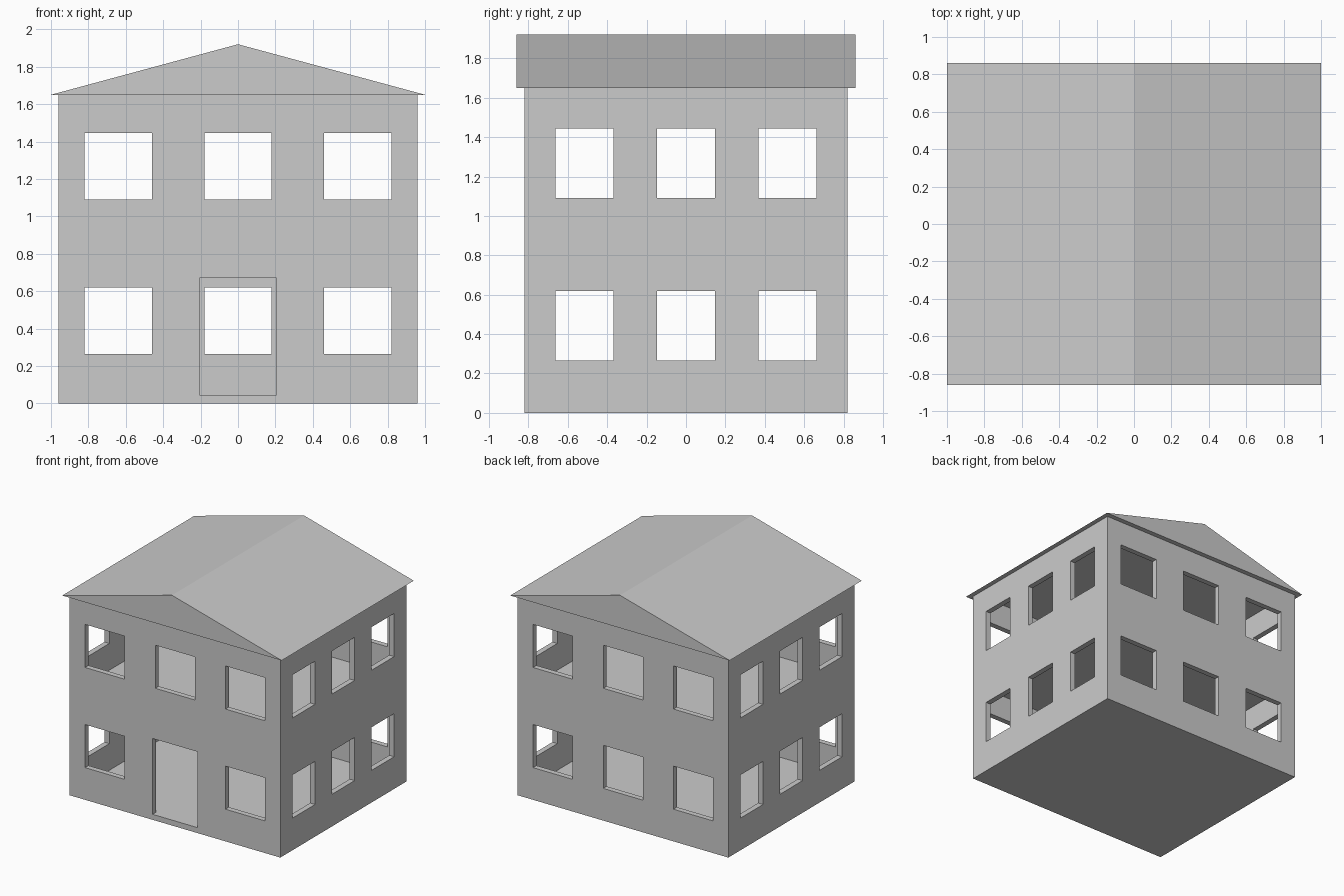
import bpy, bmesh
from mathutils import Matrix, Vector

if "Cube" in bpy.data.objects:
    bpy.data.objects.remove(bpy.data.objects["Cube"])

HX, HY = 0.96, 0.82        # half width and depth of the walls
EAVE, RIDGE = 1.65, 1.92
STOREY = EAVE / 2
T = 0.045                  # wall and floor thickness


def boxes(name, bounds):
    """One object made of boxes given as (x0, x1, y0, y1, z0, z1)."""
    bm = bmesh.new()
    for x0, x1, y0, y1, z0, z1 in bounds:
        place = Matrix.Translation(((x0 + x1) / 2, (y0 + y1) / 2, (z0 + z1) / 2))
        size = Matrix.Diagonal((x1 - x0, y1 - y0, z1 - z0, 1))
        bmesh.ops.create_cube(bm, size=1, matrix=place @ size)
    return finish(name, bm)


def finish(name, bm):
    bmesh.ops.recalc_face_normals(bm, faces=bm.faces)
    mesh = bpy.data.meshes.new(name)
    bm.to_mesh(mesh)
    bm.free()
    obj = bpy.data.objects.new(name, mesh)
    bpy.context.collection.objects.link(obj)
    return obj


def cut(obj, cutter):
    mod = obj.modifiers.new(cutter.name, 'BOOLEAN')
    mod.operation, mod.solver, mod.object = 'DIFFERENCE', 'EXACT', cutter
    bpy.context.view_layer.objects.active = obj
    bpy.ops.object.modifier_apply(modifier=mod.name)
    bpy.data.objects.remove(cutter)


# Walls with a floor slab under each storey
house = boxes("house_walls", [(-HX, HX, -HY, HY, 0, EAVE)])

# Hollow rooms, the upper one closed by the roof
ix, iy = HX - T, HY - T
cut(house, boxes("rooms", [(-ix, ix, -iy, iy, T, STOREY),
                           (-ix, ix, -iy, iy, STOREY + T, EAVE + 0.1)]))

# Window openings run straight through opposite walls
rows = [(k * STOREY + 0.265, k * STOREY + 0.62) for k in range(2)]
cut(house, boxes("front_back_windows",
                 [(x - 0.18, x + 0.18, -1, 1, *z) for x in (-0.64, 0, 0.64) for z in rows]))
cut(house, boxes("side_windows",
                 [(-1.2, 1.2, y - 0.147, y + 0.147, *z) for y in (-0.515, 0, 0.515) for z in rows]))

# Front door opening
cut(house, boxes("doorway", [(-0.205, 0.205, -1, -iy + 0.05, T, 0.67)]))

# Solid gable roof with overhanging eaves
bm = bmesh.new()
gable = bm.faces.new([bm.verts.new(p) for p in
                      ((-1, -0.86, EAVE), (1, -0.86, EAVE), (0, -0.86, RIDGE))])
ext = bmesh.ops.extrude_face_region(bm, geom=[gable], use_keep_orig=True)
bmesh.ops.translate(bm, vec=Vector((0, 1.72, 0)),
                    verts=[v for v in ext["geom"] if isinstance(v, bmesh.types.BMVert)])
finish("roof", bm)
